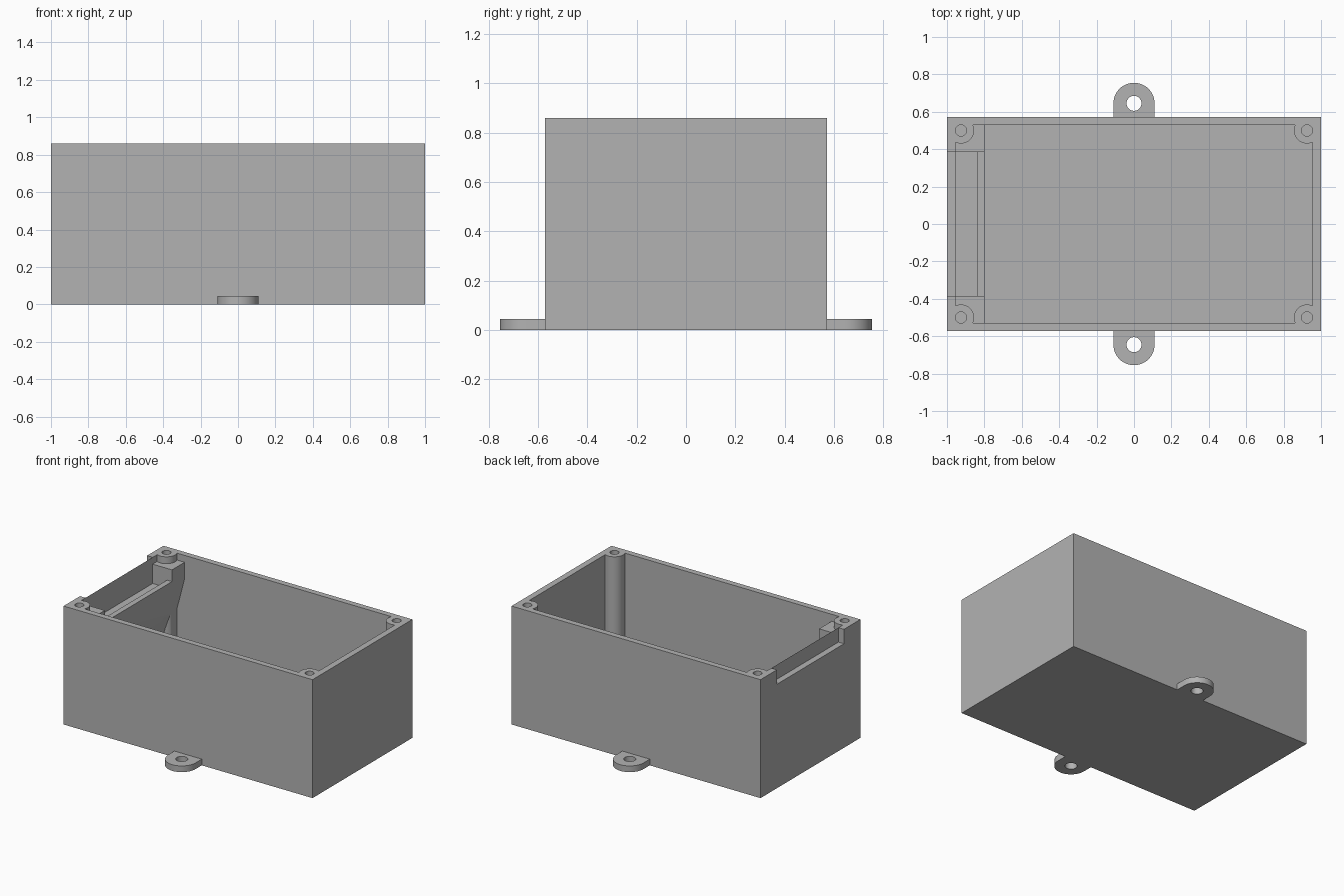
import bpy, bmesh, math
from mathutils import Matrix, Vector

start = bpy.data.objects.get("Cube")
if start:
    bpy.data.objects.remove(start, do_unlink=True)

HX, HY, H = 1.0, 0.573, 0.86      # outer half sizes and height
IX, IY, FLOOR = 0.955, 0.53, 0.045  # inner half sizes and floor level

grey = bpy.data.materials.new("grey plastic")
grey.use_nodes = True
colour = (0.45, 0.45, 0.45, 1)
grey.diffuse_color = colour
grey.node_tree.nodes["Principled BSDF"].inputs["Base Color"].default_value = colour


def finish(name, bm):
    bmesh.ops.recalc_face_normals(bm, faces=bm.faces)
    mesh = bpy.data.meshes.new(name)
    bm.to_mesh(mesh)
    bm.free()
    mesh.materials.append(grey)
    obj = bpy.data.objects.new(name, mesh)
    bpy.context.collection.objects.link(obj)
    return obj


def box(name, low, high):
    bm = bmesh.new()
    low, high = Vector(low), Vector(high)
    size = Matrix.Diagonal((*(high - low), 1))
    bmesh.ops.create_cube(bm, size=1, matrix=Matrix.Translation((low + high) / 2) @ size)
    return finish(name, bm)


def cylinder(name, x, y, radius, low, high):
    bm = bmesh.new()
    bmesh.ops.create_cone(bm, cap_ends=True, segments=40, radius1=radius, radius2=radius,
                          depth=high - low, matrix=Matrix.Translation((x, y, (low + high) / 2)))
    return finish(name, bm)


def prism(name, points, direction):
    bm = bmesh.new()
    face = bm.faces.new([bm.verts.new(p) for p in points])
    moved = bmesh.ops.extrude_face_region(bm, geom=[face])["geom"]
    verts = [v for v in moved if isinstance(v, bmesh.types.BMVert)]
    bmesh.ops.translate(bm, verts=verts, vec=direction)
    return finish(name, bm)


def combine(target, helper, operation):
    """Apply a boolean to the target and remove the helper."""
    mod = target.modifiers.new(operation.lower(), 'BOOLEAN')
    mod.operation, mod.solver, mod.object = operation, 'EXACT', helper
    graph = bpy.context.evaluated_depsgraph_get()
    result = bpy.data.meshes.new_from_object(target.evaluated_get(graph))
    target.modifiers.clear()
    target.data = result
    bpy.data.objects.remove(helper, do_unlink=True)


def cut(target, helper):
    combine(target, helper, 'DIFFERENCE')


def join(target, helper):
    combine(target, helper, 'UNION')


# Open box, left slightly tall and trimmed at the end
case = box("enclosure", (-HX, -HY, 0), (HX, HY, 0.9))
cut(case, box("cavity", (-IX, -IY, FLOOR), (IX, IY, 1)))

# Sloped bracket across the slotted end
outline = [(-0.975, 0.10), (-IX, 0.10), (-0.80, 0.69), (-0.80, 0.81), (-0.975, 0.81)]
join(case, prism("bracket", [(x, -0.55, z) for x, z in outline], (0, 1.1, 0)))

# Corner screw posts
corners = [(x, y) for x in (-0.925, 0.925) for y in (-0.5, 0.5)]
for x, y in corners:
    join(case, cylinder("post", x, y, 0.07, 0.02, 0.88))

# Level the rim and drill the posts
cut(case, box("trim", (-2, -2, H), (2, 2, 1)))
for x, y in corners:
    cut(case, cylinder("screw_hole", x, y, 0.03, 0.4, 1))

# Stepped notch: outer sill, sunken groove, inner lip
for x0, x1, z in ((-1.1, -IX, 0.755), (-IX, -0.84, 0.67), (-0.84, -0.7, 0.725)):
    cut(case, box("notch", (x0, -0.385, z), (x1, 0.385, 1)))

# Rounded mounting tabs, front and back
parts = [case]
for name, side in (("front_tab", -1), ("back_tab", 1)):
    arc = [math.pi * i / 24 for i in range(25)]
    rim = [(0.11 * math.cos(a), side * (0.645 + 0.11 * math.sin(a)), 0) for a in arc]
    root = [(-0.11, side * HY, 0), (0.11, side * HY, 0)]
    tab = prism(name, rim + root, (0, 0, FLOOR))
    cut(tab, cylinder("tab_hole", 0, side * 0.645, 0.04, -0.1, 0.2))
    parts.append(tab)

# Smooth the round walls, keep the edges crisp
bpy.ops.object.select_all(action='DESELECT')
for part in parts:
    part.select_set(True)
bpy.context.view_layer.objects.active = case
bpy.ops.object.shade_smooth_by_angle(angle=math.radians(30))
